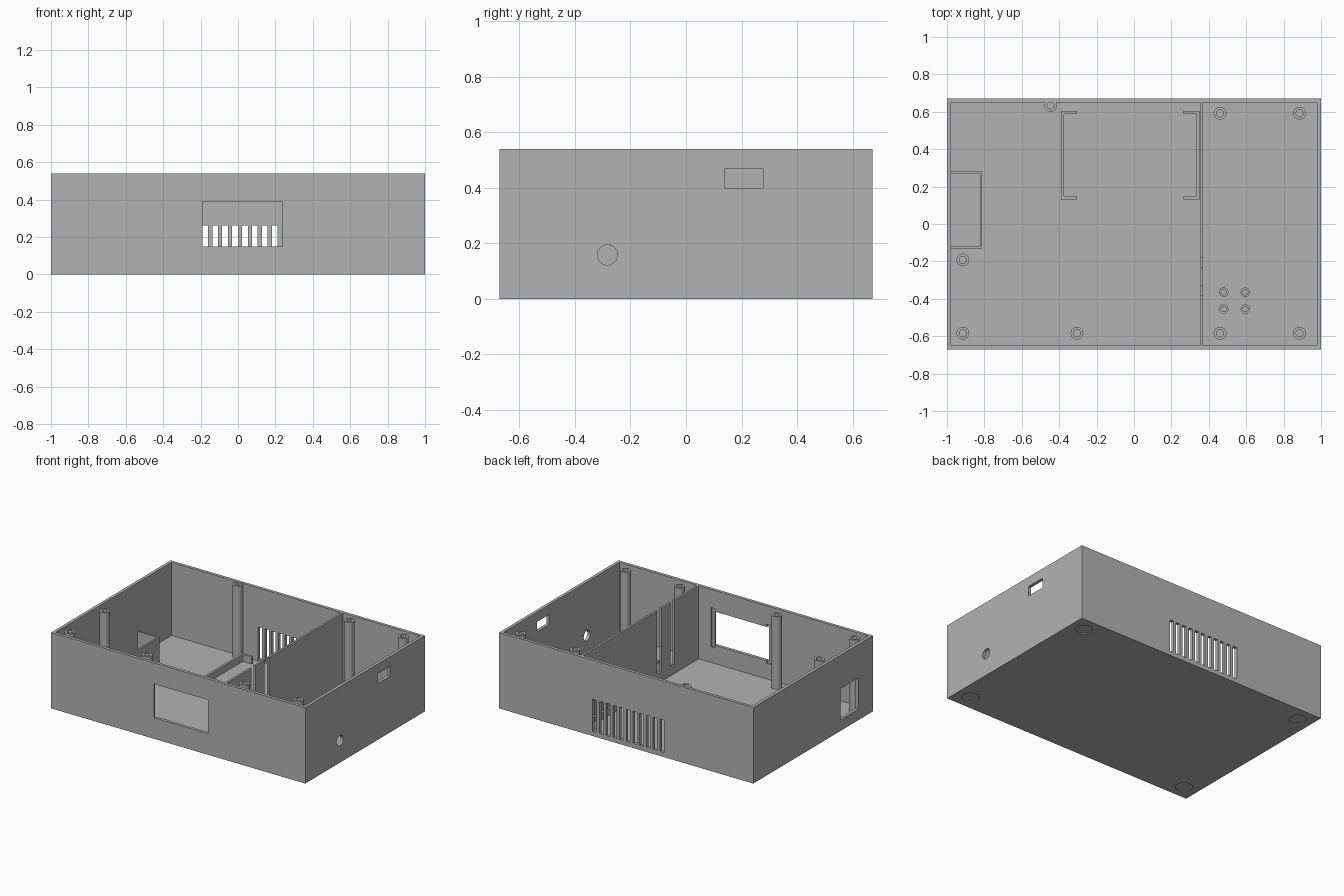
import bpy, bmesh, math
from mathutils import Matrix

cube = bpy.data.objects.get("Cube")
if cube:
    bpy.data.objects.remove(cube, do_unlink=True)

grey = bpy.data.materials.new("plain grey")
grey.use_nodes = True
grey.diffuse_color = (0.45, 0.45, 0.45, 1)
grey.node_tree.nodes["Principled BSDF"].inputs["Base Color"].default_value = (0.45, 0.45, 0.45, 1)


def finish(name, bm):
    bmesh.ops.recalc_face_normals(bm, faces=bm.faces)
    mesh = bpy.data.meshes.new(name)
    bm.to_mesh(mesh)
    bm.free()
    mesh.materials.append(grey)
    obj = bpy.data.objects.new(name, mesh)
    bpy.context.collection.objects.link(obj)
    return obj


def box(name, x0, x1, y0, y1, z0, z1):
    bm = bmesh.new()
    place = Matrix.Translation(((x0 + x1) / 2, (y0 + y1) / 2, (z0 + z1) / 2))
    size = Matrix.Diagonal((x1 - x0, y1 - y0, z1 - z0, 1))
    bmesh.ops.create_cube(bm, size=1, matrix=place @ size)
    return finish(name, bm)


def cylinder(name, centre, radius, depth, turn=0.0):
    bm = bmesh.new()
    bmesh.ops.create_cone(bm, cap_ends=True, segments=32, radius1=radius, radius2=radius, depth=depth,
                          matrix=Matrix.Translation(centre) @ Matrix.Rotation(turn, 4, 'Y'))
    return finish(name, bm)


def smooth(obj):
    bpy.ops.object.select_all(action='DESELECT')
    obj.select_set(True)
    bpy.context.view_layer.objects.active = obj
    bpy.ops.object.shade_smooth_by_angle(angle=math.radians(30))


def cut(target, tool):
    mod = target.modifiers.new("cut", 'BOOLEAN')
    mod.operation = 'DIFFERENCE'
    mod.solver = 'EXACT'
    mod.object = tool
    bpy.context.view_layer.objects.active = target
    bpy.ops.object.modifier_apply(modifier=mod.name)
    bpy.data.objects.remove(tool, do_unlink=True)


def screw_post(name, x, y, radius, hole, top, depth):
    # lathed profile: outer wall, rim, then blind screw hole
    bm = bmesh.new()
    profile = [(0, 0.01), (radius, 0.01), (radius, top), (hole, top), (hole, top - depth), (0, top - depth)]
    verts = [bm.verts.new((x + r, y, z)) for r, z in profile]
    edges = [bm.edges.new(pair) for pair in zip(verts, verts[1:])]
    bmesh.ops.spin(bm, geom=verts + edges, cent=(x, y, 0), axis=(0, 0, 1),
                   angle=2 * math.pi, steps=32)
    bmesh.ops.remove_doubles(bm, verts=bm.verts, dist=0.0005)
    smooth(finish(name, bm))


W, D, H = 1.0, 0.672, 0.54
WALL, FLOOR = 0.022, 0.02
IX, IY = W - WALL, D - WALL

# Tray with two compartments
case = box("case", -W, W, -D, D, 0, H)
cut(case, box("main_cavity", -IX, 0.355, -IY, IY, FLOOR, 1))
cut(case, box("side_cavity", 0.37, IX, -IY, IY, FLOOR, 1))

# Cable slots in the divider
for y in (-0.205, -0.355):
    cut(case, box("divider_slot", 0.34, 0.385, y - 0.024, y + 0.024, 0.09, 1))

# Front window with shallow side pockets on its inner face
cut(case, box("window", -0.19, 0.235, -1, -0.6, 0.15, 0.39))
for x0, x1 in ((-0.225, -0.18), (0.225, 0.26)):
    cut(case, box("window_pocket", x0, x1, -IY - 0.011, -0.6, 0.13, 0.41))

# Vent slots in the back
for i in range(-5, 6):
    x = -0.016 + i * 0.053
    cut(case, box("vent", x - 0.0155, x + 0.0155, 0.6, 0.8, 0.032, 0.262))

# Openings in the two end walls
cut(case, box("switch_opening", 0.9, 1.1, 0.138, 0.278, 0.4, 0.47))
cut(case, cylinder("cable_hole", (W, -0.283, 0.158), 0.036, 0.2, math.pi / 2))
cut(case, box("socket_opening", -1.1, -0.9, -0.51, -0.31, 0.08, 0.3))

# Foot recesses underneath
for sx in (-1, 1):
    for sy in (-1, 1):
        cut(case, cylinder("foot_recess", (sx * 0.895, sy * 0.567, 0), 0.056, 0.012))
smooth(case)

# Tall lid posts
for i, (x, y) in enumerate([(-0.445, 0.634), (0.46, 0.592), (0.885, 0.592), (-0.915, -0.192),
                            (-0.915, -0.584), (-0.305, -0.584), (0.46, -0.584), (0.885, -0.584)]):
    screw_post(f"lid_post_{i + 1}", x, y, 0.034, 0.019, 0.535, 0.1)

# Short board standoffs
for x in (0.48, 0.595):
    for y in (-0.365, -0.455):
        screw_post("board_standoff", x, y, 0.025, 0.014, 0.075, 0.045)

# Pair of facing holder brackets on the floor
T = 0.016
for side, back, tip in (("right", -0.39, -0.305), ("left", 0.349, 0.264)):
    step = T if tip > back else -T
    box(f"{side}_bracket_back", min(back, back + step), max(back, back + step), 0.13, 0.605, 0.01, 0.07)
    for y in (0.13, 0.605 - T):
        box(f"{side}_bracket_arm", min(back, tip), max(back, tip), y, y + T, 0.01, 0.07)

# Three-sided pen against the end wall
box("pen_side", -0.824, -0.812, -0.13, 0.28, 0.01, 0.195)
for y in (-0.13, 0.268):
    box("pen_end", -0.985, -0.812, y, y + 0.012, 0.01, 0.195)
